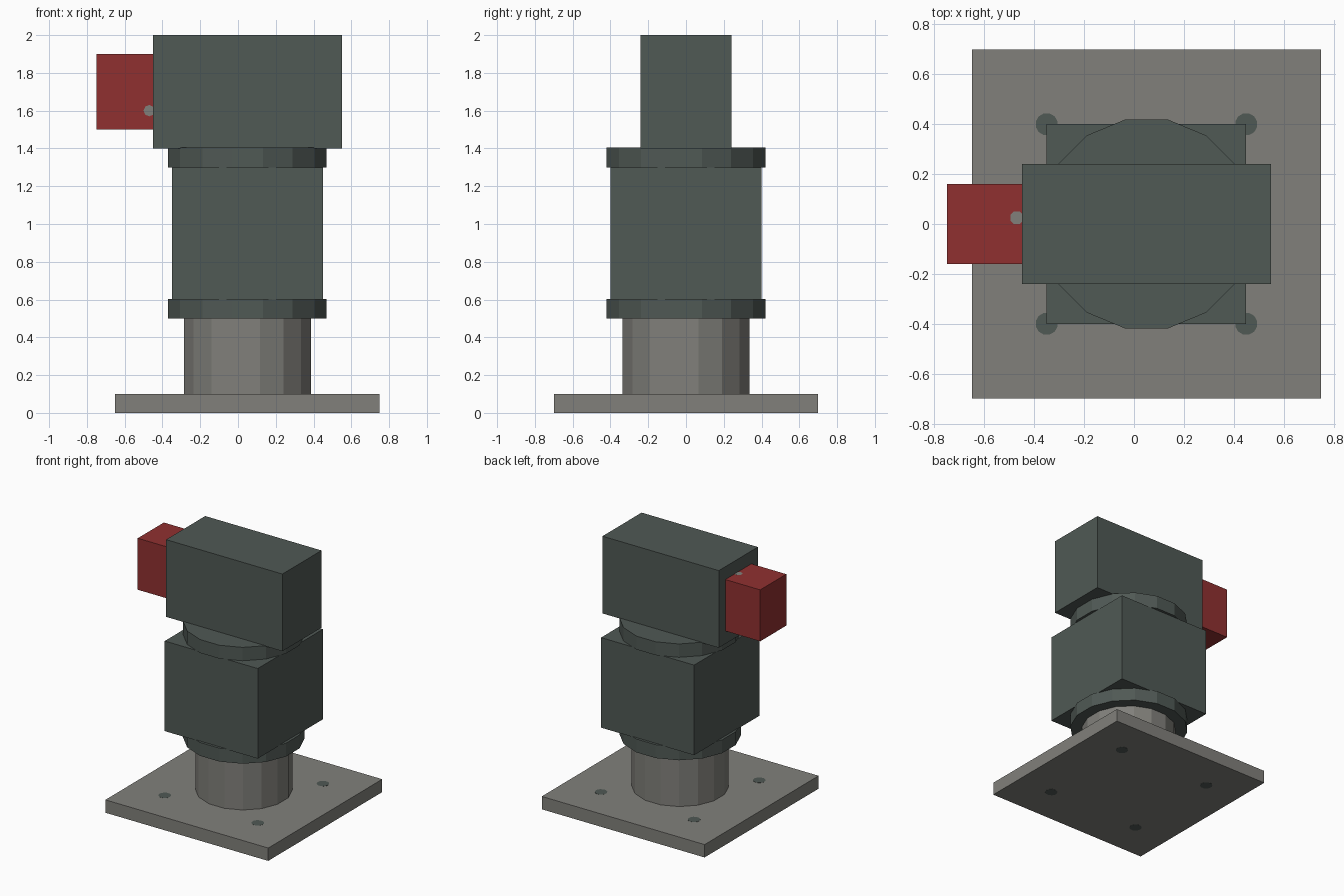
import bpy
import math

cube = bpy.data.objects.get("Cube")
if cube:
    bpy.data.objects.remove(cube, do_unlink=True)

AXIS_X = 0.05  # shared vertical axis of the stack


def make_material(name, rgb):
    mat = bpy.data.materials.new(name)
    mat.use_nodes = True
    color = (*rgb, 1.0)
    mat.diffuse_color = color
    node = next(n for n in mat.node_tree.nodes if n.type == "BSDF_PRINCIPLED")
    node.inputs["Base Color"].default_value = color
    return mat


green = make_material("dark grey green", (0.08, 0.10, 0.09))
grey = make_material("warm grey", (0.22, 0.217, 0.198))
red = make_material("dark red", (0.28, 0.03, 0.03))


def finish(name, mat):
    obj = bpy.context.object
    obj.name = obj.data.name = name
    obj.data.materials.append(mat)
    return obj


def box(name, mat, center, size):
    bpy.ops.mesh.primitive_cube_add(size=1, location=center)
    obj = finish(name, mat)
    obj.scale = size
    bpy.ops.object.transform_apply(location=False, rotation=False, scale=True)
    return obj


def cylinder(name, mat, center, radius, depth, sides=16, tilt=0.0):
    # Half-step turn puts flat facets on the main axes
    bpy.ops.mesh.primitive_cylinder_add(
        vertices=sides, radius=radius, depth=depth, location=center,
        rotation=(tilt, 0, 0 if tilt else math.pi / sides))
    return finish(name, mat)


# Base plate and column
box("base_plate", grey, (AXIS_X, 0, 0.05), (1.4, 1.4, 0.1))
cylinder("column", grey, (AXIS_X, 0, 0.3), 0.342, 0.4)

# Bolts set flush in the plate
for side, sx in (("left", 1), ("right", -1)):
    for end, sy in (("front", -1), ("back", 1)):
        cylinder(f"bolt_{end}_{side}", green,
                 (AXIS_X + sx * 0.4, sy * 0.4, 0.05), 0.045, 0.102, 12)

# Housing between two collars
cylinder("lower_collar", green, (AXIS_X, 0, 0.552), 0.428, 0.104)
box("middle_housing", green, (AXIS_X, 0, 0.95), (0.8, 0.8, 0.7))
cylinder("upper_collar", green, (AXIS_X, 0, 1.352), 0.428, 0.104)

# Head with the side connector
box("head", green, (AXIS_X, 0, 1.7), (1.0, 0.48, 0.6))
box("side_connector", red, (-0.6, 0, 1.7), (0.3, 0.32, 0.4))

# Small pins flush with the connector's top and front
cylinder("top_pin", grey, (-0.47, 0.025, 1.851), 0.028, 0.1, 8)
cylinder("front_pin", grey, (-0.47, -0.111, 1.6), 0.03, 0.1, 8, math.pi / 2)
